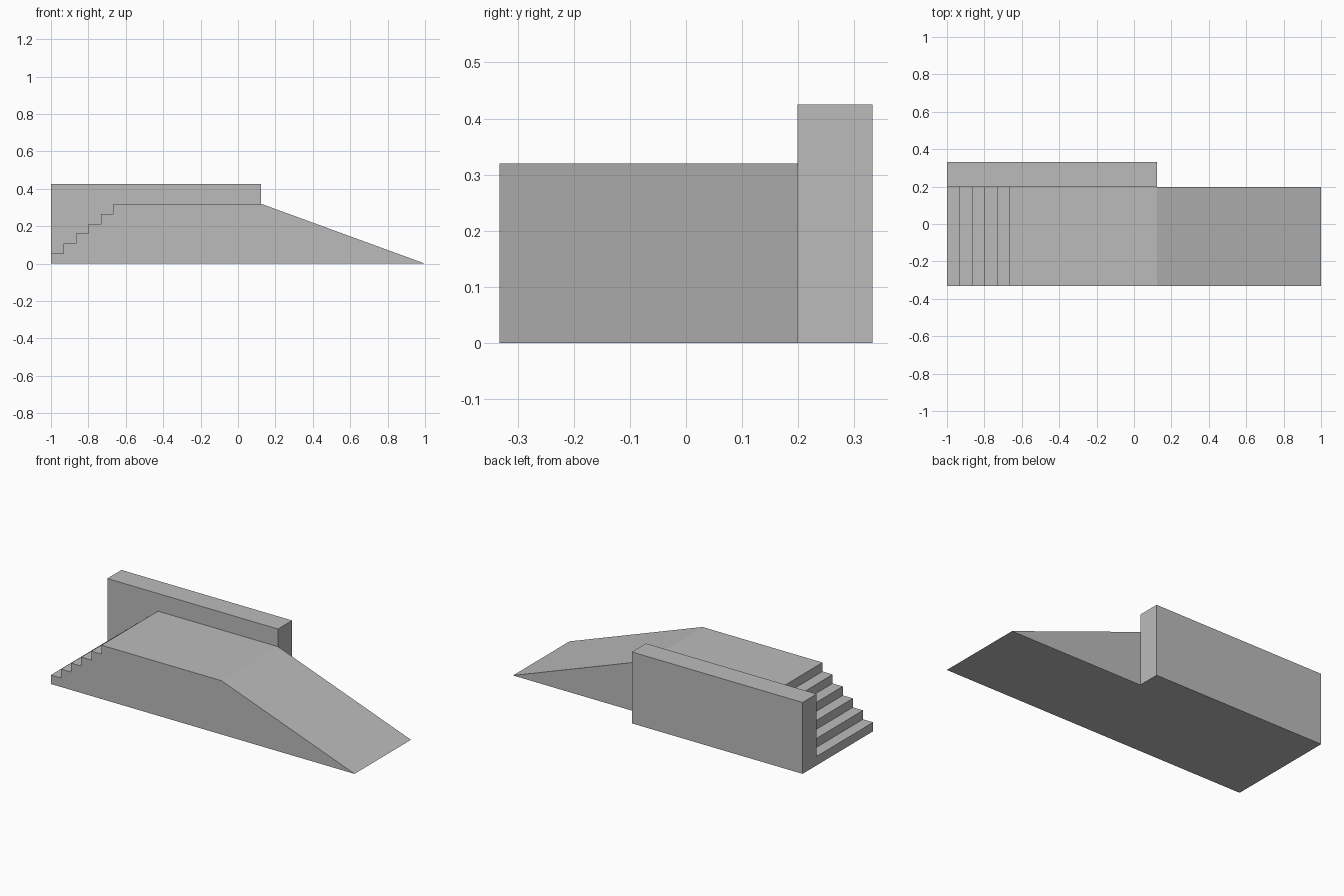
import bpy
import bmesh

if "Cube" in bpy.data.objects:
    bpy.data.objects.remove(bpy.data.objects["Cube"])

# Plain concrete grey
grey = bpy.data.materials.new("concrete_grey")
grey.diffuse_color = (0.5, 0.5, 0.5, 1.0)
grey.use_nodes = True
grey.node_tree.nodes["Principled BSDF"].inputs["Base Color"].default_value = grey.diffuse_color


def extrude_profile(name, profile, y0, y1):
    """Solid made from an (x, z) outline swept along y."""
    bm = bmesh.new()
    face = bm.faces.new([bm.verts.new((x, y0, z)) for x, z in profile])
    swept = bmesh.ops.extrude_face_region(bm, geom=[face])["geom"]
    verts = [g for g in swept if isinstance(g, bmesh.types.BMVert)]
    bmesh.ops.translate(bm, verts=verts, vec=(0, y1 - y0, 0))
    bmesh.ops.recalc_face_normals(bm, faces=bm.faces[:])
    mesh = bpy.data.meshes.new(name)
    bm.to_mesh(mesh)
    bm.free()
    mesh.materials.append(grey)
    obj = bpy.data.objects.new(name, mesh)
    bpy.context.collection.objects.link(obj)
    return obj


FRONT, JOINT, BACK = -0.332, 0.199, 0.332
DECK_END, DECK_TOP, WALL_TOP = 0.124, 0.32, 0.425
STEPS = 6
RISE, TREAD = DECK_TOP / STEPS, 0.0667

# Stairs, deck and ramp in one outline
outline = [(-1, 0)]
for i in range(STEPS):
    x = -1 + i * TREAD
    if i:
        outline.append((x, i * RISE))
    outline.append((x, (i + 1) * RISE))
outline += [(DECK_END, DECK_TOP), (1, 0)]
extrude_profile("stair_deck_and_ramp", outline, FRONT, JOINT)

# Raised ledge along the back
extrude_profile("back_ledge", [(-1, 0), (-1, WALL_TOP), (DECK_END, WALL_TOP), (DECK_END, 0)],
                JOINT, BACK)
